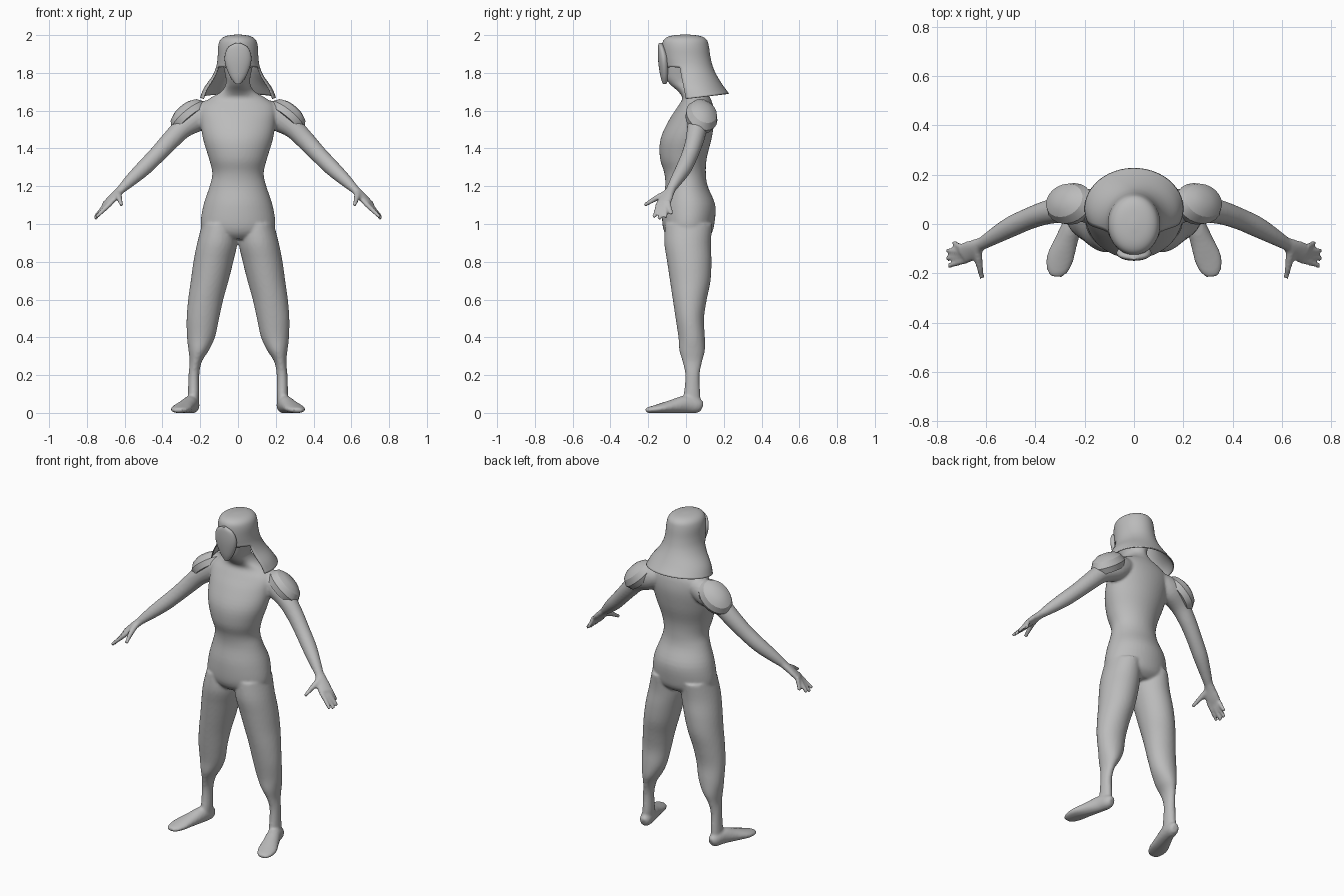
import bpy, bmesh
from math import sin, cos, pi, radians
from mathutils import Vector

if "Cube" in bpy.data.objects:
    bpy.data.objects.remove(bpy.data.objects["Cube"])

grey = bpy.data.materials.new("plain_grey")
grey.use_nodes = True
grey.diffuse_color = (0.5, 0.5, 0.5, 1)
grey.node_tree.nodes["Principled BSDF"].inputs["Base Color"].default_value = (0.5, 0.5, 0.5, 1)

X, Y, Z = Vector((1, 0, 0)), Vector((0, 1, 0)), Vector((0, 0, 1))


def refine(rows, steps=4):
    """Smoothly interpolate between rows of numbers."""
    out = []
    for i in range(len(rows) - 1):
        p0, p1 = rows[max(i - 1, 0)], rows[i]
        p2, p3 = rows[i + 1], rows[min(i + 2, len(rows) - 1)]
        for k in range(steps):
            t = k / steps
            out.append([b + t / 2 * (c - a + t * (2 * a - 5 * b + 4 * c - d + t * (3 * (b - c) + d - a)))
                        for a, b, c, d in zip(p0, p1, p2, p3)])
    return out + [list(rows[-1])]


def skin(bm, rings, caps=True):
    """Bridge rings of points with quads."""
    loops = [[bm.verts.new(p) for p in ring] for ring in rings]
    n = len(loops[0])
    for lo, hi in zip(loops, loops[1:]):
        for j in range(n):
            k = (j + 1) % n
            bm.faces.new((lo[j], lo[k], hi[k], hi[j]))
    if caps:
        bm.faces.new(loops[0])
        bm.faces.new(loops[-1])


def ellipse(centre, u, v, n):
    return [centre + u * sin(2 * pi * j / n) + v * cos(2 * pi * j / n) for j in range(n)]


def stack(bm, rows, side=1, n=32):
    """Level ellipses from rows of z, x min, x max, y min, y max."""
    rings = []
    for z, x0, x1, y0, y1 in refine(rows):
        c = Vector((side * (x0 + x1) / 2, (y0 + y1) / 2, z))
        rings.append(ellipse(c, X * (x1 - x0) / 2, Y * (y1 - y0) / 2, n))
    skin(bm, rings)


def tube(bm, rows, side=1, n=20):
    """Ellipses square to a path, rows of x, y, z, half width, half height."""
    rows = refine(rows)
    pts = [Vector((side * r[0], r[1], r[2])) for r in rows]
    rings = []
    for i, r in enumerate(rows):
        t = (pts[min(i + 1, len(pts) - 1)] - pts[max(i - 1, 0)]).normalized()
        u = t.cross(Z).normalized()
        rings.append(ellipse(pts[i], u * r[3], u.cross(t) * r[4], n))
    skin(bm, rings)


def finish(name, bm, angle=60):
    bmesh.ops.recalc_face_normals(bm, faces=bm.faces)
    mesh = bpy.data.meshes.new(name)
    bm.to_mesh(mesh)
    bm.free()
    obj = bpy.data.objects.new(name, mesh)
    bpy.context.collection.objects.link(obj)
    mesh.materials.append(grey)
    bpy.ops.object.select_all(action="DESELECT")
    obj.select_set(True)
    bpy.context.view_layer.objects.active = obj
    bpy.ops.object.shade_smooth_by_angle(angle=radians(angle))
    return obj


# Torso, neck and head: z, half width, front, back
torso = [(.92, .13, -.08, .1), (.95, .18, -.11, .135), (1, .198, -.125, .15), (1.1, .183, -.125, .155),
         (1.2, .15, -.11, .115), (1.27, .136, -.115, .105), (1.35, .155, -.138, .11),
         (1.45, .185, -.135, .135), (1.55, .2, -.09, .15), (1.62, .2, -.045, .145),
         (1.665, .15, -.02, .13), (1.7, .09, -.04, .11), (1.74, .065, -.085, .09),
         (1.78, .066, -.11, .09), (1.85, .08, -.115, .1), (1.93, .08, -.11, .1)]
# Leg: z, inner, outer, front, back
leg = [(1, .01, .19, -.11, .14), (.9, .004, .216, -.115, .132), (.8, .025, .236, -.1, .135),
       (.7, .05, .25, -.085, .13), (.6, .078, .264, -.07, .11), (.5, .1, .272, -.055, .095),
       (.4, .122, .27, -.04, .1), (.33, .155, .262, -.035, .1), (.27, .192, .256, -.018, .085),
       (.2, .205, .262, -.004, .072), (.1, .205, .265, -.012, .075), (.03, .21, .268, -.03, .08)]
# Paths: x, y, z, half width, half height
foot = [(.232, .085, .03, .02, .025), (.237, .06, .038, .034, .04), (.25, 0, .045, .04, .047),
        (.275, -.07, .034, .047, .037), (.3, -.14, .023, .055, .025), (.312, -.19, .016, .043, .017),
        (.315, -.214, .013, .022, .011)]
arm = [(.12, .07, 1.6, .06, .06), (.2, .075, 1.57, .068, .075), (.29, .06, 1.51, .055, .056),
       (.36, .045, 1.44, .048, .05), (.43, .02, 1.365, .044, .045), (.5, -.012, 1.295, .042, .042),
       (.57, -.052, 1.23, .033, .033), (.62, -.082, 1.182, .025, .022)]
palm = [(.605, -.072, 1.195, .024, .022), (.64, -.092, 1.162, .032, .021), (.67, -.11, 1.13, .042, .019),
        (.695, -.124, 1.105, .042, .016)]
thumb = [(.635, -.1, 1.165, .02, .018), (.628, -.16, 1.135, .015, .015), (.616, -.22, 1.1, .01, .01)]
knuckles = [(.674, -.145, 1.11), (.685, -.128, 1.11), (.695, -.112, 1.11), (.702, -.095, 1.115)]
tips = [(.752, -.17, 1.035), (.758, -.139, 1.028), (.758, -.106, 1.034), (.73, -.076, 1.05)]

bm = bmesh.new()
stack(bm, [(z, -w, w, f, b) for z, w, f, b in torso], n=48)
for side in (1, -1):
    stack(bm, leg, side)
    for path in (foot, arm, palm, thumb):
        tube(bm, path, side)
    for base, tip in zip(knuckles, tips):
        tube(bm, [(*base, .014, .014), (*tip, .01, .01)], side, 12)
body = finish("body", bm)
remesh = body.modifiers.new("Blend", "REMESH")
remesh.mode = "VOXEL"
remesh.voxel_size = 0.008
remesh.use_smooth_shade = True
smooth = body.modifiers.new("Soften", "SMOOTH")
smooth.factor = 0.5
smooth.iterations = 4

# Hood: closed crown above, drape below that is open at the face
hood = [(1.67, .198, -.1, .225), (1.72, .177, -.1, .192), (1.78, .135, -.105, .16), (1.83, .113, -.11, .14),
        (1.88, .105, -.12, .127), (1.94, .102, -.123, .118), (1.975, .09, -.114, .106),
        (1.993, .06, -.08, .072), (2, .01, -.02, .01)]
bm = bmesh.new()
N = 48
rings = []
for z, w, f, b in refine(hood):
    ring = ellipse(Vector((0, (f + b) / 2, z)), X * w, Y * (b - f) / 2, N)
    drop = max(0, 1.83 - z) / 8
    rings.append([p + Z * drop * cos(2 * pi * j / N) for j, p in enumerate(ring)])
skin(bm, rings, caps=False)
bm.faces.ensure_lookup_table()
opening = [bm.faces[i * N + j] for i in range(12) for j in range(15, N - 15)]
bmesh.ops.delete(bm, geom=opening, context="FACES")
bmesh.ops.holes_fill(bm, edges=[e for e in bm.edges if e.is_boundary
                                and min(v.co.z for v in e.verts) > 1.99], sides=N)
cloth = finish("hood", bm).modifiers.new("Cloth", "SOLIDIFY")
cloth.thickness = 0.006
cloth.offset = 0

# Shield-shaped face mask with a pointed chin
mask = [(1.74, .012, -.122, -.105), (1.78, .042, -.135, -.09), (1.84, .066, -.145, -.085),
        (1.89, .07, -.149, -.09), (1.935, .053, -.148, -.11), (1.957, .015, -.144, -.125)]
bm = bmesh.new()
stack(bm, [(z, -w, w, f, b) for z, w, f, b in mask])
finish("face_mask", bm)

# Domed shoulder pads: a rim and a raised panel
for side, name in ((1, "left_shoulder_pad"), (-1, "right_shoulder_pad")):
    normal = Vector((.6 * side, .35, .72)).normalized()
    u = normal.cross(Y).normalized()
    v = u.cross(normal)
    centre = Vector((.268 * side, .087, 1.58))
    bm = bmesh.new()
    skin(bm, [ellipse(centre + normal * h, u * .115 * s, v * .088 * s, 20)
              for h, s in ((-.045, .9), (-.01, 1), (.025, .82), (.042, .55), (.05, .2))])
    finish(name, bm, 25)
